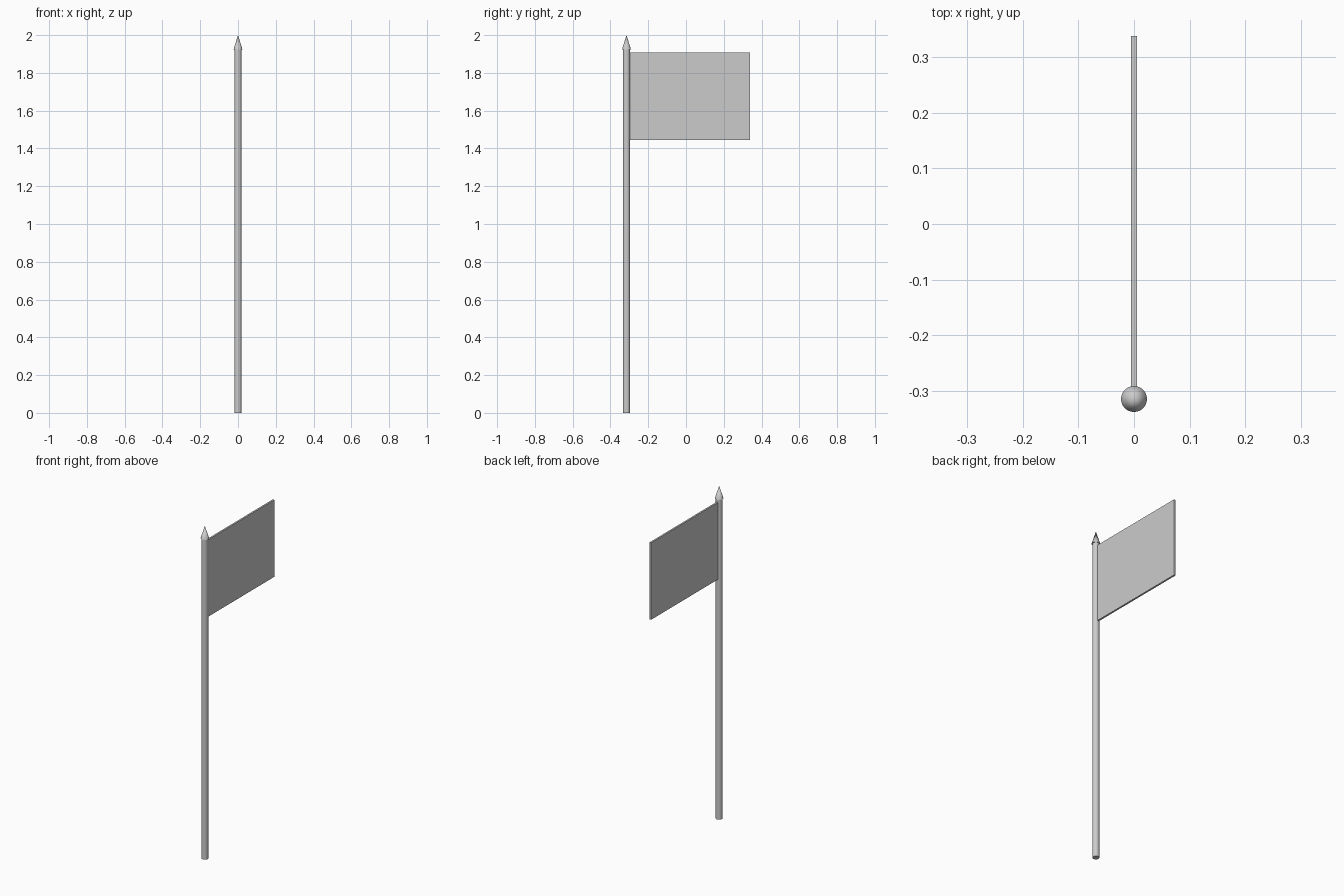
import bpy

if "Cube" in bpy.data.objects:
    bpy.data.objects.remove(bpy.data.objects["Cube"])

POLE_Y = -0.315


def tapered(name, r_bottom, r_top, z0, z1):
    """Round upright part between two heights on the pole axis."""
    bpy.ops.mesh.primitive_cone_add(vertices=32, radius1=r_bottom, radius2=r_top,
                                    depth=z1 - z0,
                                    location=(0, POLE_Y, (z0 + z1) / 2))
    ob = bpy.context.object
    ob.name = name
    bpy.ops.object.shade_smooth_by_angle()
    return ob


# Pole
tapered("pole", 0.0187, 0.0187, 0.0, 1.93)

# Pointed finial, slightly wider than the pole
tapered("finial", 0.0233, 0.0, 1.925, 2.0)

# Flag: thin stiff panel attached to the pole's back side
y0, y1, z0, z1 = POLE_Y + 0.017, 0.338, 1.445, 1.908
bpy.ops.mesh.primitive_cube_add(size=1, location=(0, (y0 + y1) / 2, (z0 + z1) / 2))
flag = bpy.context.object
flag.name = "flag"
flag.scale = (0.0105, y1 - y0, z1 - z0)
bpy.ops.object.transform_apply(location=False, rotation=False, scale=True)
